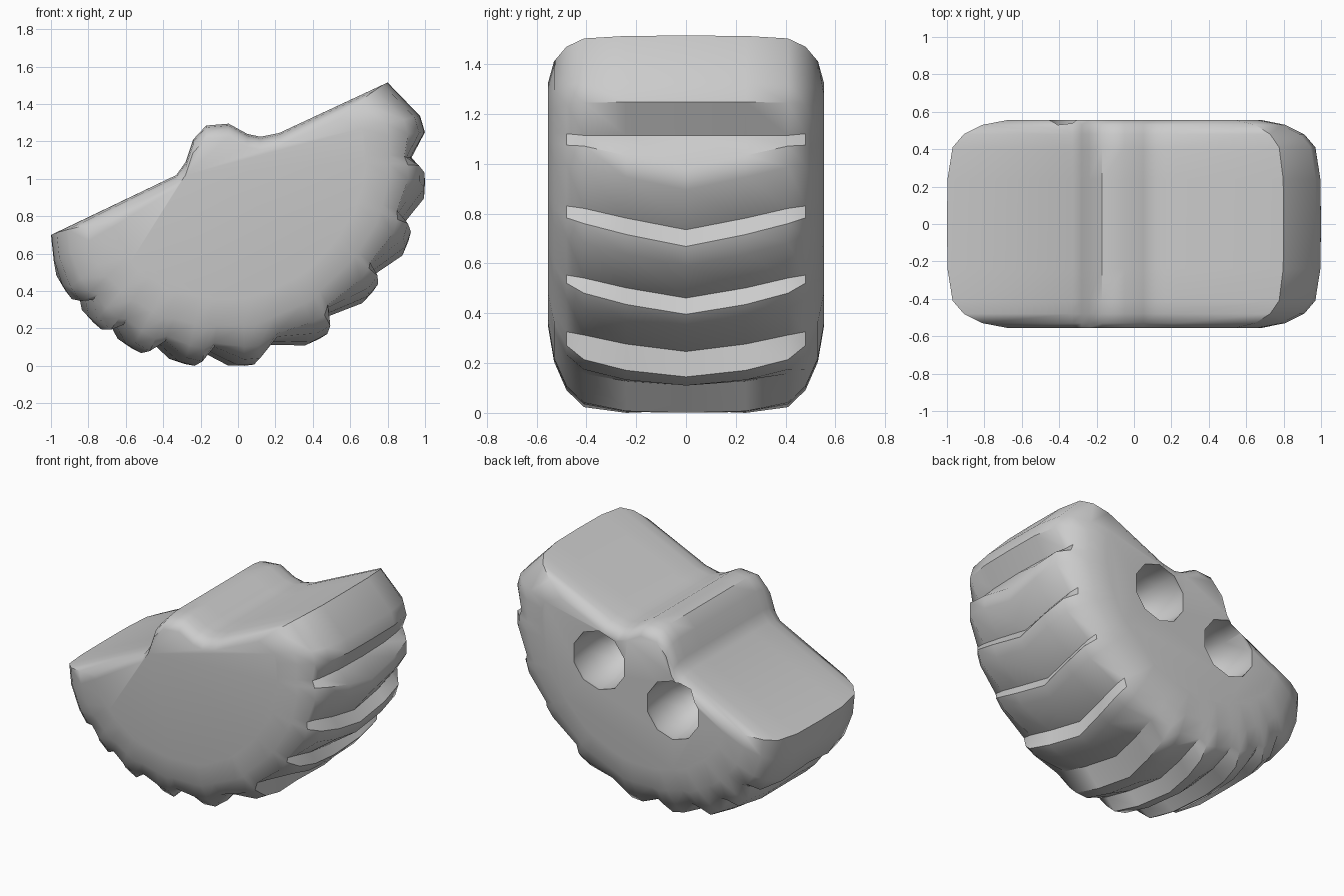
import bpy, bmesh, math

cube = bpy.data.objects.get("Cube")
if cube:
    bpy.data.objects.remove(cube)

grey = bpy.data.materials.new("plain grey")
grey.use_nodes = True
COLOUR = (0.6, 0.6, 0.6, 1)
grey.diffuse_color = COLOUR
grey.node_tree.nodes["Principled BSDF"].inputs["Base Color"].default_value = COLOUR

# Stepped top, from the low end to the high end
TOP = [(-0.33, 1.02), (-0.28, 1.09), (-0.24, 1.21), (-0.17, 1.285), (-0.05, 1.295),
       (0.05, 1.24), (0.12, 1.225), (0.22, 1.245)]
# Tread lugs: crest angle in degrees, crest radius, angle of the groove below it
LUGS = [(16, 1.03, 7), (-3, 1.0, -16), (-22, 0.97, -37), (-42, 0.94, -59),
        (-65, 0.96, -80), (-90, 1.0, -102), (-108, 1.03, -118), (-124, 1.07, -132),
        (-137, 1.09, -144), (-149, 1.10, None)]
# Cross rows: half width, rim scale, groove depth, drop of the top edge
ROWS = [(0.0, 1.0, 0.08, 0.0), (0.24, 0.997, 0.085, 0.0), (0.41, 0.97, 0.08, 0.0),
        (0.48, 0.91, 0.03, 0.01), (0.53, 0.81, 0.01, 0.03), (0.555, 0.68, 0.0, 0.07)]


def section(y, scale, depth, drop):
    """Closed outline of the half wheel at one distance from the middle."""
    twist = 5 * min(abs(y) / 0.41, 1) - 1
    rim = [(0.80, 1.515)]
    for i, (angle, radius, groove) in enumerate(LUGS):
        marks = [(angle + 3, radius), (angle - 2, radius)]
        if groove is not None:
            after, r2, _ = LUGS[i + 1]
            # Grooves are shallower where the lugs are closer together
            cut = depth * min((angle - after) / 19, 1)
            marks.append((groove, (radius + r2) / 2 - cut))
        for a, r in marks:
            t = math.radians(a + (twist if i else 0))
            rim.append((r * math.cos(t), 1 + r * math.sin(t)))
    rim += [(-0.985, 0.56), (-1.0, 0.70)]
    rim = [(x * scale, 1.13 + (z - 1.13) * scale - (drop if i in (0, len(rim) - 1) else 0))
           for i, (x, z) in enumerate(rim)]
    top = [(x, z - drop) for x, z in TOP]
    return [(x, y, z) for x, z in rim + top]


# Half wheel body: outlines bridged across the width
bm = bmesh.new()
mirrored = [(-y, s, d, e) for y, s, d, e in reversed(ROWS[1:])] + ROWS
rings = [[bm.verts.new(p) for p in section(*row)] for row in mirrored]
for a, b in zip(rings, rings[1:]):
    for i in range(len(a)):
        j = (i + 1) % len(a)
        bm.faces.new((a[i], a[j], b[j], b[i]))
bm.faces.new(rings[0])
bm.faces.new(rings[-1])
bmesh.ops.recalc_face_normals(bm, faces=bm.faces)
mesh = bpy.data.meshes.new("treaded_half_wheel")
bm.to_mesh(mesh)
bm.free()
body = bpy.data.objects.new("treaded_half_wheel", mesh)
bpy.context.collection.objects.link(body)
mesh.materials.append(grey)

# Two bowl-shaped sockets in the back face
SOCKETS = (("high_socket_cutter", 0.26, 0.98), ("low_socket_cutter", -0.29, 0.79))
for name, x, z in SOCKETS:
    bpy.ops.mesh.primitive_uv_sphere_add(segments=10, ring_count=8, radius=0.2,
                                         location=(x, 0.53, z), rotation=(-math.pi / 2, 0, 0))
    cutter = bpy.context.object
    cutter.name = name
    cutter.scale = (1, 1, 1.8)
    cutter.data.materials.append(grey)
    cutter.hide_render = True
    cut = body.modifiers.new(name, 'BOOLEAN')
    cut.operation = 'DIFFERENCE'
    cut.solver = 'EXACT'
    cut.object = cutter

# Apply the cuts, then shade smoothly
bpy.ops.object.select_all(action='DESELECT')
bpy.context.view_layer.objects.active = body
body.select_set(True)
for name, x, z in SOCKETS:
    bpy.ops.object.modifier_apply(modifier=name)
    bpy.data.objects.remove(bpy.data.objects[name])
bpy.ops.object.shade_smooth_by_angle(angle=math.radians(42))
